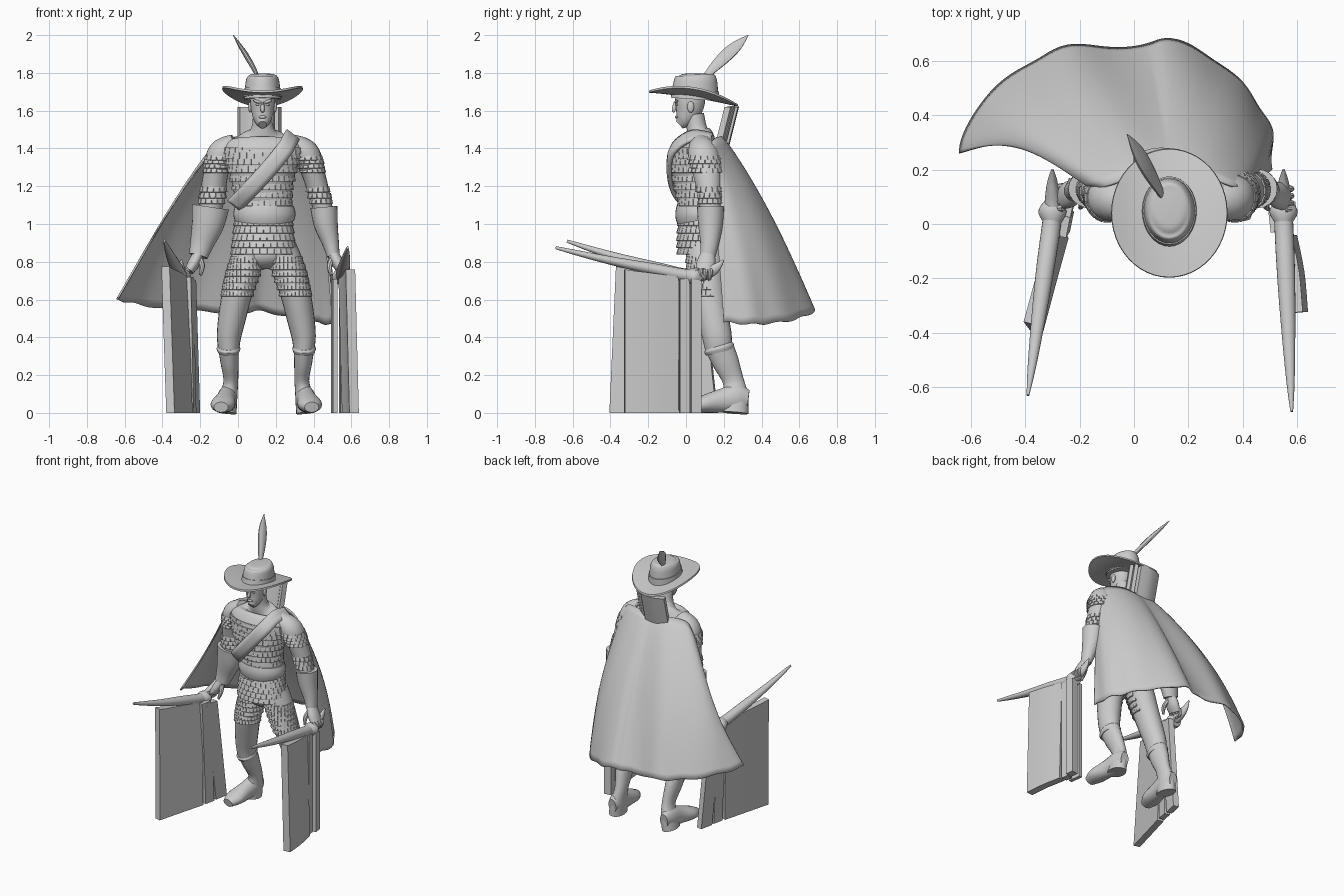
import bpy, bmesh, math
from mathutils import Vector, Matrix

if "Cube" in bpy.data.objects:
    bpy.data.objects.remove(bpy.data.objects["Cube"])

GREY = (0.6, 0.6, 0.6, 1)
mat = bpy.data.materials.new("light_grey")
mat.use_nodes = True
mat.diffuse_color = GREY
mat.node_tree.nodes["Principled BSDF"].inputs["Base Color"].default_value = GREY
X, Y, Z = Vector((1, 0, 0)), Vector((0, 1, 0)), Vector((0, 0, 1))


def finish(name, bm, angle=40):
    bmesh.ops.recalc_face_normals(bm, faces=bm.faces)
    me = bpy.data.meshes.new(name)
    bm.to_mesh(me)
    bm.free()
    me.materials.append(mat)
    ob = bpy.data.objects.new(name, me)
    bpy.context.collection.objects.link(ob)
    bpy.ops.object.select_all(action="DESELECT")
    ob.select_set(True)
    bpy.context.view_layer.objects.active = ob
    bpy.ops.object.shade_smooth_by_angle(angle=math.radians(angle))
    return ob


def sample(keys, f):
    """Smooth interpolation through key tuples, f from 0 to 1."""
    s = f * (len(keys) - 1)
    i = min(int(s), len(keys) - 2)
    t = s - i
    a, b, c, d = (keys[min(max(i + k, 0), len(keys) - 1)] for k in (-1, 0, 1, 2))
    return [q + t * ((r - p) / 2 + t * (p - 2.5 * q + 2 * r - s_ / 2 + t * (1.5 * (q - r) + (s_ - p) / 2)))
            for p, q, r, s_ in zip(a, b, c, d)]


def grid_faces(bm, rows, closed):
    n = len(rows[0])
    for a, b in zip(rows, rows[1:]):
        for j in range(n if closed else n - 1):
            k = (j + 1) % n
            bm.faces.new((a[j], a[k], b[k], b[j]))


def tube(name, keys, ref=Y, n=20, step=5):
    """Loft of ellipses (x, y, z, half width, half depth) along a path."""
    bm = bmesh.new()
    total = (len(keys) - 1) * step
    ks = [sample(keys, i / total) for i in range(total + 1)]
    rows = []
    for i, k in enumerate(ks):
        t = (Vector(ks[min(i + 1, total)][:3]) - Vector(ks[max(i - 1, 0)][:3])).normalized()
        u = ref.cross(t).normalized()
        v = t.cross(u)
        rows.append([bm.verts.new(Vector(k[:3]) + u * math.cos(w) * k[3] + v * math.sin(w) * k[4])
                     for w in (math.tau * j / n for j in range(n))])
    grid_faces(bm, rows, True)
    bm.faces.new(rows[0])
    bm.faces.new(rows[-1])
    return finish(name, bm)


def scales(name, keys, f0, f1, rows, count, arc=(0, math.tau), grow=0.002, tilt=0.2):
    """Overlapping armour plates wrapped around a loft."""
    bm = bmesh.new()
    for r in range(rows):
        x, y, z, a, b = sample(keys, f0 + (f1 - f0) * (r + 0.5) / rows)
        height = abs(keys[-1][2] - keys[0][2]) * abs(f1 - f0) / rows
        for j in range(count):
            w = arc[0] + (arc[1] - arc[0]) * (j + 0.5 * (r % 2)) / count
            out = Vector((math.cos(w) * b, math.sin(w) * a, 0)).normalized()
            side = Z.cross(out)
            up = (Z - out * tilt).normalized()
            width = (arc[1] - arc[0]) * math.hypot(a * math.sin(w), b * math.cos(w)) / count
            pos = Vector((x + math.cos(w) * a, y + math.sin(w) * b, z)) + out * grow
            rot = Matrix((side, up.cross(side), up)).transposed().to_4x4()
            size = Matrix.Diagonal((width * 0.96, 0.008, height * 1.15, 1))
            bmesh.ops.create_cube(bm, size=1, matrix=Matrix.Translation(pos) @ rot @ size)
    return finish(name, bm, 20)


def ball(name, loc, size, tilt=0):
    bm = bmesh.new()
    bmesh.ops.create_uvsphere(bm, u_segments=20, v_segments=12, radius=1)
    bm.transform(Matrix.Translation(loc) @ Matrix.Rotation(tilt, 4, "Y") @ Matrix.Diagonal((*size, 1)))
    return finish(name, bm)


def panel(name, plan, z1, thick, z0=0, lean=(0, 0)):
    """Upright curved plate following a plan line; z1 gives top heights at both ends."""
    bm = bmesh.new()
    n, rows = 8, []
    for i in range(n + 1):
        f = i / n
        p, q = Vector(sample(plan, f)), Vector(sample(plan, min(f + .01, 1))) - Vector(sample(plan, max(f - .01, 0)))
        o = Vector((-q.y, q.x)).normalized() * thick / 2
        top = z1[0] + (z1[1] - z1[0]) * f
        rows.append([bm.verts.new((p.x + s * o.x + lean[0] * (h - z0), p.y + s * o.y + lean[1] * (h - z0), h))
                     for s, h in ((-1, z0), (1, z0), (1, top), (-1, top))])
    grid_faces(bm, rows, True)
    bm.faces.new(rows[0])
    bm.faces.new(rows[-1])
    return finish(name, bm, 30)


# Torso, neck and head
torso = [(.135, .085, .96, .145, .11), (.14, .08, 1.08, .142, .112), (.13, .066, 1.2, .158, .126),
         (.13, .056, 1.33, .19, .138), (.13, .065, 1.41, .21, .115), (.13, .075, 1.46, .14, .075),
         (.13, .06, 1.495, .066, .055), (.13, .045, 1.58, .05, .05)]
tube("torso", torso, n=32)
scales("chest_plates", torso, .16, .55, 8, 30, tilt=.12)
tube("head", [(.13, -.035, 1.525, .022, .026), (.13, -.012, 1.55, .045, .046), (.13, .012, 1.6, .06, .07),
              (.13, .022, 1.66, .067, .08), (.13, .022, 1.73, .06, .07)])
tube("nose", [(.13, -.055, 1.645, .008, .01), (.13, -.064, 1.605, .011, .012), (.13, -.057, 1.597, .008, .007)], n=10)
ball("lips", (.13, -.05, 1.566), (.02, .009, .008))
for s in (-1, 1):
    ball("ear", (.13 + s * .066, .025, 1.62), (.01, .018, .03))
    ball("brow", (.13 + s * .027, -.05, 1.648), (.024, .01, .008), -s * .3)
    ball("eye", (.13 + s * .026, -.047, 1.632), (.012, .008, .006))

# Wide hat: tilted brim with raised sides, domed crown, band
bm = bmesh.new()
rows = []
for r in (.3, .5, .7, .85, 1, 1.01, .85, .7, .5, .3):
    under = len(rows) > 4
    row = []
    for j in range(48):
        w = math.tau * j / 48
        cx, cy = r * math.cos(w), r * math.sin(w)
        row.append(bm.verts.new((.13 + .212 * cx, .04 + .235 * cy,
                                 1.68 + .045 * cx * cx - .037 * cy - .01 * cy * cy - (.012 if under else 0))))
    rows.append(row)
grid_faces(bm, rows, True)
finish("hat_brim", bm)
tube("hat_crown", [(.13, .045, 1.66, .098, .126), (.13, .05, 1.73, .092, .119), (.13, .055, 1.775, .083, .108),
                   (.13, .055, 1.793, .058, .08), (.13, .055, 1.797, .01, .02)], n=32)
tube("hat_band", [(.13, .045, 1.67, .102, .131), (.13, .05, 1.715, .098, .126)], n=32)
tube("feather", [(.115, .08, 1.755, .007, .007), (.085, .14, 1.82, .012, .025), (.045, .21, 1.89, .014, .036),
                 (.01, .27, 1.945, .01, .03), (-.025, .33, 2.0, .002, .002)], ref=X.cross(Z), n=10)

# Belt, sash and plated skirt
tube("belt", [(.14, .08, 1.02, .158, .128), (.14, .075, 1.055, .165, .132), (.14, .075, 1.095, .156, .124)], n=32)
skirt = [(.135, .085, 1.03, .148, .12), (.135, .08, .93, .158, .122), (.135, .08, .84, .168, .12)]
tube("skirt", skirt[:2] + [(.135, .08, .86, .15, .11)], n=32)
scales("skirt_plates", skirt, .05, .95, 5, 28, tilt=.3)
ball("hips", (.135, .1, .84), (.13, .1, .08))
bm = bmesh.new()
rows = []
sash = [(-.02, .0, 1.1), (.06, -.074, 1.18), (.17, -.098, 1.3), (.25, -.076, 1.4), (.285, .02, 1.465), (.3, .13, 1.45)]
for i in range(26):
    p = Vector(sample(sash, i / 25))
    d = Vector((-.034, 0, .026))
    rows.append([bm.verts.new(p + d * s + Y * (abs(s) * .012)) for s in (-1, -.4, .4, 1)])
grid_faces(bm, rows, False)
m = finish("sash", bm).modifiers.new("thickness", "SOLIDIFY")
m.thickness, m.offset = .02, 0

# Legs and boots: centre line offsets mirrored about the body
for s, side in ((1, "left"), (-1, "right")):
    cx = .15

    def at(dx, *rest):
        return (cx + s * dx, *rest)
    thigh = [at(.075, .1, .9, .075, .1), at(.115, .105, .77, .088, .098), at(.155, .12, .63, .08, .09),
             at(.182, .145, .5, .073, .083), at(.198, .165, .4, .064, .078), at(.198, .175, .32, .053, .07)]
    tube(side + "_leg", thigh)
    scales(side + "_thigh_plates", thigh, .12, .42, 6, 16, (math.pi * .9, math.pi * 2.1))
    tube(side + "_boot_cuff", [at(.2, .17, .355, .056, .074), at(.2, .175, .34, .063, .082),
                               at(.2, .18, .32, .056, .074)])
    tube(side + "_boot", [at(.2, .18, .34, .054, .074), at(.195, .21, .27, .048, .07), at(.188, .25, .17, .039, .056),
                          at(.2, .26, .09, .047, .07), at(.21, .255, 0, .052, .075)])
    tube(side + "_foot", [at(.205, .33, .07, .03, .05), at(.205, .27, .075, .05, .075), at(.215, .18, .062, .054, .062),
                          at(.232, .08, .044, .064, .044), at(.24, .015, .03, .038, .028)], ref=Z)

# Arms: shoulder, elbow, gauntlet, hand
arms = {
    "left": [(.27, .075, 1.43, .05, .055), (.355, .09, 1.375, .074, .08), (.395, .11, 1.28, .062, .076),
             (.432, .125, 1.15, .056, .06), (.455, .13, 1.06, .05, .055)],
    "right": [(-.01, .075, 1.43, .05, .055), (-.085, .09, 1.375, .074, .08), (-.115, .11, 1.28, .066, .076),
              (-.135, .125, 1.15, .066, .063), (-.15, .13, 1.06, .06, .055)]}
gloves = {
    "left": [(.455, .13, 1.09, .072, .072), (.465, .13, 1.0, .064, .066), (.49, .125, .9, .045, .05),
             (.505, .115, .83, .033, .04)],
    "right": [(-.145, .13, 1.09, .098, .076), (-.16, .13, 1.0, .086, .068), (-.19, .13, .9, .064, .053),
              (-.21, .12, .83, .05, .042)]}
for side, s in (("left", 1), ("right", -1)):
    arm, glove = arms[side], gloves[side]
    tube(side + "_arm", arm)
    scales(side + "_shoulder_plates", arm, .3, .52, 4, 16, tilt=.35)
    scales(side + "_elbow_plates", arm, .65, .85, 3, 14)
    tube(side + "_gauntlet", glove)
    w = Vector(glove[-1][:3])
    hand = [(*(w + Vector((s * a, b, c))), p, q) for a, b, c, p, q in
            ((0, 0, .01, .03, .04), (.025, -.01, -.04, .032, .05), (.05, -.02, -.08, .025, .045))]
    tube(side + "_palm", hand)
    for k in range(4):
        p = w + Vector((s * .05, .018 - k * .026, -.07))
        tube(side + "_finger", [(*p, .014, .013), (*(p + Vector((s * .022, -.004, -.02))), .013, .012),
                                (*(p + Vector((s * .01, -.008, -.055))), .008, .008)], n=8, step=3)
    tube(side + "_thumb", [(*w, .018, .018), (*(w + Vector((-s * .02, -.04, -.05))), .015, .015),
                           (*(w + Vector((-s * .012, -.06, -.1))), .008, .008)], n=8)

# Curved horn hilts and the upright weapon plates below the hands
horns = {"left": (.55, .58, -.69, .875), "right": (-.3, -.39, -.63, .91)}
for side, (x0, x1, y1, z1) in horns.items():
    keys = [(x0, .2, .81, .004, .004), (x0, .14, .755, .022, .03), (x0, .03, .725, .034, .034)]
    for f, a, b in ((.3, .033, .03), (.6, .025, .022), (.85, .015, .014), (1, .005, .008)):
        keys.append((x0 + (x1 - x0) * f, .03 + (y1 - .03) * f, .735 + (z1 - .735) * f ** 1.3, a, b))
    tube(side + "_horn_hilt", keys, ref=Z)
    tube(side + "_hilt_knob", [(x0, .08, .7, .03, .03), (x0, .045, .72, .052, .045), (x0, .0, .73, .03, .03)], ref=Z)
panel("right_wide_plate", [(-.358, -.4), (-.31, -.22), (-.262, -.045)], (.775, .72), .045, lean=(-.034, .045))
panel("right_inner_plate", [(-.255, -.025), (-.24, .05)], (.72, .72), .04, lean=(-.02, -.03))
panel("right_end_plate", [(-.24, .07), (-.22, .165)], (.71, .7), .04, lean=(-.03, -.11))
panel("left_wide_plate", [(.615, -.325), (.602, -.18), (.575, -.045)], (.76, .72), .05, lean=(-.026, 0))
panel("left_inner_plate", [(.565, -.035), (.558, .015)], (.71, .71), .045)
panel("left_end_plate", [(.575, .025), (.568, .08)], (.71, .7), .05)
panel("left_edge_strip", [(.515, -.03), (.505, .06)], (.71, .7), .025)

# Plates carried behind the neck
lean = (0, .25)
panel("back_wide_plate", [(.005, .175), (.08, .2), (.165, .195)], (1.62, 1.62), .04, 1.38, lean)
panel("back_inner_plate", [(.172, .185), (.195, .175)], (1.625, 1.625), .035, 1.38, lean)
panel("back_end_plate", [(.2, .17), (.222, .16)], (1.62, 1.62), .035, 1.38, lean)

# Cape: sheet between the shoulder line and the flared hem
collar = [(-.15, .13, 1.36), (-.1, .14, 1.44), (.02, .18, 1.46), (.13, .2, 1.445), (.25, .18, 1.46),
          (.36, .14, 1.44), (.42, .13, 1.36)]
hem = [(-.64, .26, .6), (-.58, .42, .585), (-.4, .58, .555), (-.22, .655, .54), (.0, .645, .53), (.12, .68, .54),
       (.3, .6, .5), (.44, .46, .475), (.505, .33, .47), (.5, .2, .48)]
bm = bmesh.new()
rows = []
for i in range(25):
    t = i / 24
    row = []
    for j in range(73):
        f = j / 72
        a, b = Vector(sample(collar, f)), Vector(sample(hem, f))
        p = a.lerp(b, t ** .88)
        p.z = a.z + (b.z - a.z) * t
        p.y += .08 * math.sin(math.pi * t) * max(0, 1 - f * 4) ** 1.5
        swell = .04 * math.sin(math.pi * t) * abs(math.sin(math.tau * f)) + .005 * t * t * math.sin(f * 45)
        p += Vector((math.cos(math.pi * (1 - f)), math.sin(math.pi * f), 0)) * swell
        p.z += .005 * t ** 6 * math.sin(f * 60)
        row.append(bm.verts.new(p))
    rows.append(row)
grid_faces(bm, rows, False)
m = finish("cape", bm, 60).modifiers.new("thickness", "SOLIDIFY")
m.thickness, m.offset = .01, 0
